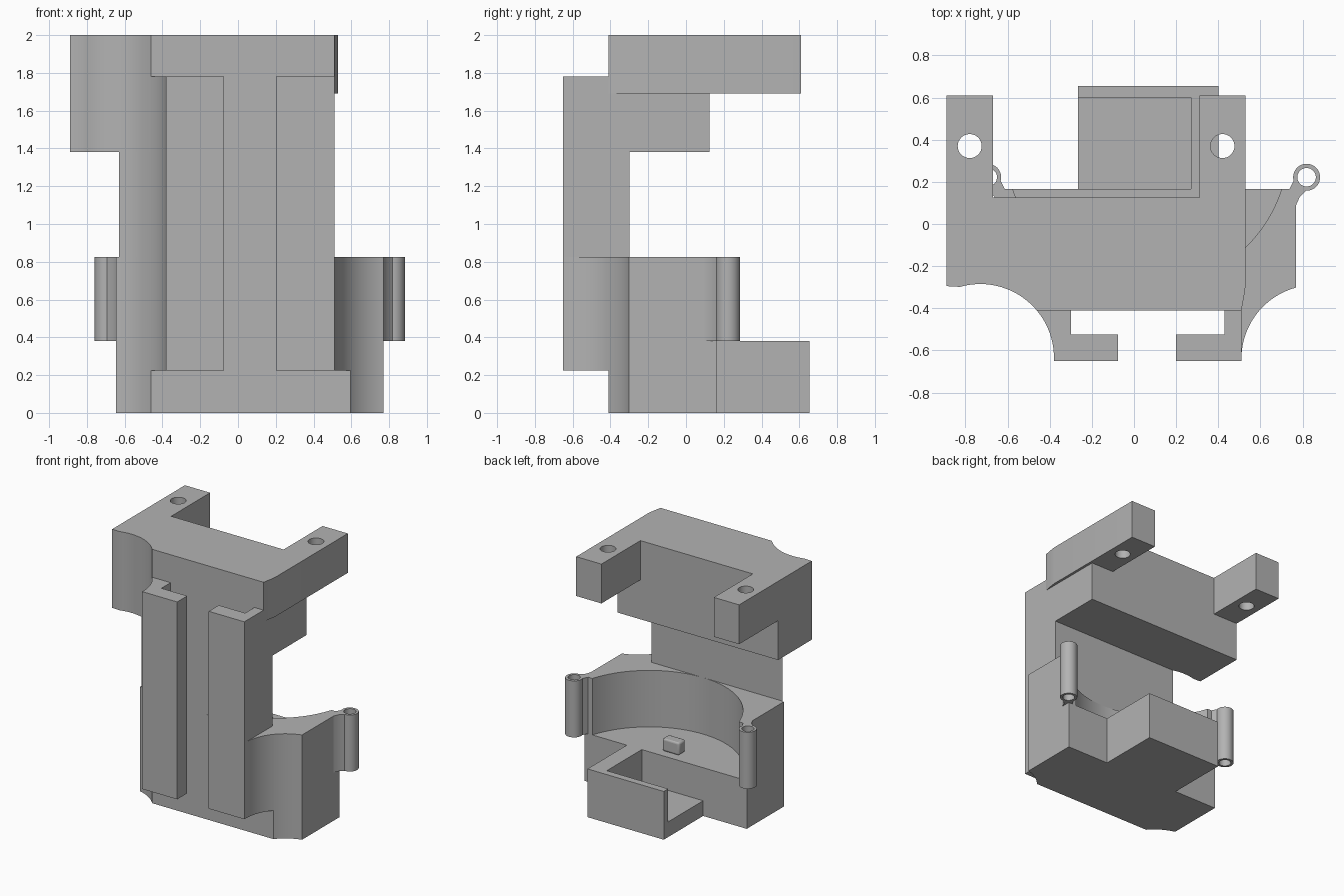
import bpy, bmesh
from math import radians, sin, cos

if "Cube" in bpy.data.objects:
    bpy.data.objects.remove(bpy.data.objects["Cube"], do_unlink=True)

GREY = (0.45, 0.45, 0.45, 1)
mat = bpy.data.materials.new("plain_grey")
mat.use_nodes = True
mat.diffuse_color = GREY
mat.node_tree.nodes["Principled BSDF"].inputs["Base Color"].default_value = GREY


def arc(center, r, a0, a1, steps=16):
    """Points along an arc, angles in degrees."""
    angles = [radians(a0 + (a1 - a0) * i / steps) for i in range(steps + 1)]
    return [(center[0] + r * cos(a), center[1] + r * sin(a)) for a in angles]


def circle(center, r, n=32):
    return arc(center, r, 0, 360, n)[:-1]


def rect(x0, x1, y0, y1):
    return [(x0, y0), (x1, y0), (x1, y1), (x0, y1)]


def prism(name, z0, z1, *outlines):
    """Extrude a plan outline, with optional holes, from z0 to z1."""
    cu = bpy.data.curves.new(name + "_outline", 'CURVE')
    cu.dimensions = '2D'
    cu.fill_mode = 'BOTH'
    cu.extrude = (z1 - z0) / 2
    for pts in outlines:
        sp = cu.splines.new('POLY')
        sp.points.add(len(pts) - 1)
        for p, (x, y) in zip(sp.points, pts):
            p.co = (x, y, 0, 1)
        sp.use_cyclic_u = True
    tmp = bpy.data.objects.new(name + "_outline", cu)
    me = bpy.data.meshes.new_from_object(tmp)
    bpy.data.objects.remove(tmp)
    bpy.data.curves.remove(cu)
    bm = bmesh.new()
    bm.from_mesh(me)
    bmesh.ops.remove_doubles(bm, verts=bm.verts, dist=1e-4)
    bmesh.ops.translate(bm, verts=bm.verts, vec=(0, 0, (z0 + z1) / 2))
    bmesh.ops.recalc_face_normals(bm, faces=bm.faces)
    bm.to_mesh(me)
    bm.free()
    me.name = name
    me.materials.clear()
    me.materials.append(mat)
    ob = bpy.data.objects.new(name, me)
    bpy.context.collection.objects.link(ob)
    bpy.ops.object.select_all(action='DESELECT')
    ob.select_set(True)
    bpy.context.view_layer.objects.active = ob
    bpy.ops.object.shade_smooth_by_angle(angle=radians(30))
    return ob


# Shared levels and scooped front corners
FRONT, BACK = -0.41, 0.165
FLOOR, RIM = 0.38, 0.825
RAIL_LOW, RAIL_HIGH = 0.225, 1.78
BLOCK, DECK, TOP = 1.38, 1.69, 2.0


def right_scoop(a0, a1):
    return arc((-0.73, -0.635), 0.35, a0, a1)


def left_scoop(a0, a1):
    return arc((0.86, -0.64), 0.35, a0, a1)


# Base with its round cradle
base_front = right_scoop(76, 40) + left_scoop(139, 105)
prism("base", 0, FLOOR, base_front + [(0.77, BACK), (-0.645, BACK)])
cradle = arc((0.0625, 0.37), 0.67, -17.8, -162.2, 48)
prism("cradle_wall", FLOOR, RIM,
      base_front + [(0.77, BACK)] + cradle + [(-0.645, BACK)])

# Small peg on the cradle floor, with softened top edges
peg = prism("cradle_peg", FLOOR, 0.48, rect(-0.01, 0.14, 0.02, 0.10))
bevel = peg.modifiers.new("soft_edges", 'BEVEL')
bevel.width = 0.015
bevel.segments = 3

# Rear tray, open on one side
prism("tray_floor", 0, 0.12, rect(-0.265, 0.40, BACK, 0.655))
prism("tray_wall", 0.12, FLOOR,
      [(0.27, BACK), (0.40, BACK), (0.40, 0.655),
       (-0.265, 0.655), (-0.265, 0.60), (0.27, 0.60)])

# Screw tubes with webs, mirrored about the cradle centre
for side, s in (("left", 1), ("right", -1)):
    def place(pts):
        return [(0.0625 + s * x, y) for x, y in pts]
    tube = (0.757, 0.222)
    prism(side + "_screw_tube", FLOOR, RIM,
          place(circle(tube, 0.064)), place(circle(tube, 0.044)))
    prism(side + "_tube_web", FLOOR, RIM,
          place([(0.675, BACK), (0.7075, 0.09), (0.725, 0.13),
                 (0.757, 0.16), (0.72, 0.172), (0.695, 0.205)]))

# Column
prism("column", RIM, BLOCK,
      right_scoop(73.4, 40) + [(0.51, FRONT), (0.51, -0.30)])

# Front rails
prism("right_rail", RAIL_LOW, RAIL_HIGH,
      right_scoop(40, 0) + [(-0.38, -0.65), (-0.075, -0.65),
                            (-0.075, -0.525), (-0.30, -0.525), (-0.30, FRONT)])
hook = [(0.43, FRONT), (0.43, -0.525), (0.20, -0.525), (0.20, -0.65), (0.51, -0.65)]
prism("left_rail_lower", RAIL_LOW, RIM, hook + left_scoop(180, 139))
prism("left_rail_upper", RIM, RAIL_HIGH, hook + [(0.51, FRONT)])

# Upper block and the top deck with two drilled arms
upper_front = [(-0.89, -0.295)] + right_scoop(106, 40) + [(0.51, FRONT)]
prism("upper_block", BLOCK, DECK,
      upper_front + [(0.51, 0.125), (-0.89, 0.125)])
prism("top_deck", DECK, TOP,
      upper_front + [(0.523, -0.34), (0.53, -0.29), (0.53, 0.61), (0.31, 0.61),
                     (0.31, 0.125), (-0.67, 0.125), (-0.67, 0.61), (-0.89, 0.61)],
      circle((-0.78, 0.37), 0.057), circle((0.42, 0.37), 0.057))
